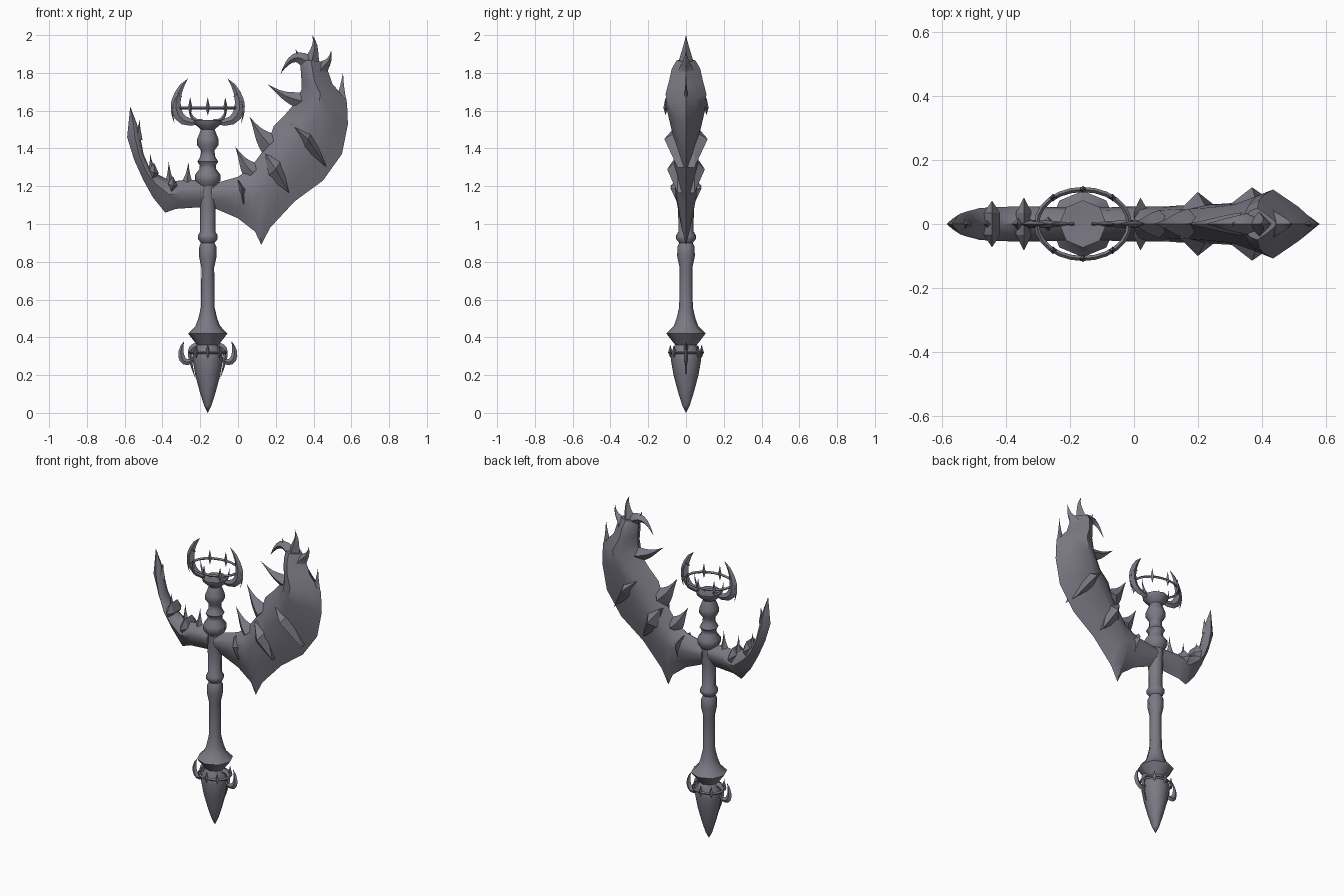
import bpy, bmesh, math
from mathutils import Vector
from mathutils.geometry import interpolate_bezier

old = bpy.data.objects.get("Cube")
if old:
    bpy.data.objects.remove(old)

metal = bpy.data.materials.new("dusky grey metal")
metal.use_nodes = True
colour = (0.2, 0.19, 0.23, 1)
metal.diffuse_color = colour
metal.node_tree.nodes["Principled BSDF"].inputs["Base Color"].default_value = colour

AXIS = -0.16   # x of the handle
SIDES = 8
smooth_parts = []


def loft(name, rings, smooth=True):
    """Skin a list of equal rings; collapsed rings become points."""
    bm = bmesh.new()
    loops = [[bm.verts.new(p) for p in ring] for ring in rings]
    n = len(loops[0])
    for a, b in zip(loops, loops[1:]):
        for i in range(n):
            j = (i + 1) % n
            bm.faces.new((a[i], a[j], b[j], b[i]))
    bm.faces.new(loops[0])
    bm.faces.new(loops[-1])
    bmesh.ops.remove_doubles(bm, verts=bm.verts, dist=0.0003)
    bmesh.ops.recalc_face_normals(bm, faces=bm.faces)
    mesh = bpy.data.meshes.new(name)
    bm.to_mesh(mesh)
    bm.free()
    mesh.materials.append(metal)
    obj = bpy.data.objects.new(name, mesh)
    bpy.context.collection.objects.link(obj)
    if smooth:
        smooth_parts.append(obj)
    return obj


def turned(name, profile):
    """Lathe a (radius, height) profile round the handle axis."""
    rings = []
    for r, z in profile:
        angles = [math.tau * i / SIDES for i in range(SIDES)]
        rings.append([(AXIS + r * math.cos(a), r * math.sin(a), z) for a in angles])
    return loft(name, rings)


def sweep(name, path, radius, flat=1, side=(0, 1, 0), width=lambda t: 1 - t):
    """Diamond section along a path, its width following t from 0 to 1."""
    side = Vector(side)
    path = [Vector(p) for p in path]
    last = len(path) - 1
    rings = []
    for i, p in enumerate(path):
        tangent = path[min(i + 1, last)] - path[max(i - 1, 0)]
        across = tangent.cross(side).normalized()
        r = radius * width(i / last)
        rings.append([p + across * r, p + side * r * flat,
                      p - across * r, p - side * r * flat])
    return loft(name, rings)


def horn(name, a, b, c, d, radius, flat=1, width=lambda t: 1 - t):
    """Curved horn in the xz plane from four control points."""
    points = [Vector((x, 0, z)) for x, z in (a, b, c, d)]
    return sweep(name, interpolate_bezier(*points, 9), radius, flat, width=width)


def spike(name, base, tip, radius, flat=0.8):
    (ax, az), (bx, bz) = base, tip
    bend = ((ax + bx) / 2, (az + bz) / 2 - 0.02)
    return horn(name, base, bend, bend, tip, radius, flat)


def stud(name, outline, apex, depth, base):
    """Pyramids standing out of both faces of a blade."""
    tip_x, tip_z = apex
    rings = []
    for y in (depth, base, -base, -depth):
        if abs(y) == depth:
            rings.append([(tip_x, y, tip_z)] * len(outline))
        else:
            rings.append([(x, y, z) for x, z in outline])
    return loft(name, rings, smooth=False)


def blade(name, stations):
    """Lens sections between a back edge and a cutting edge."""
    section = [(0, 0), (.2, .8), (.42, 1), (.75, .5), (1, 0),
               (.75, -.5), (.42, -1), (.2, -.8)]
    rings = []
    for bx, bz, ex, ez, thick in stations:
        rings.append([(bx + (ex - bx) * t, thick * y, bz + (ez - bz) * t)
                      for t, y in section])
    return loft(name, rings)


# Handle with its collars and cup
turned("handle", [
    (.05, .35), (.065, .37), (.104, .42), (.065, .46), (.05, .5), (.036, .56),
    (.034, .77), (.047, .83), (.045, .88), (.036, .9), (.052, .92), (.052, .94),
    (.04, .96), (.042, 1.1), (.046, 1.22)])
turned("upper_collars", [
    (.046, 1.2), (.068, 1.23), (.068, 1.26), (.045, 1.29), (.042, 1.31),
    (.055, 1.33), (.038, 1.36), (.036, 1.39), (.058, 1.42), (.056, 1.45),
    (.036, 1.5), (.07, 1.53), (.074, 1.55), (.05, 1.55), (0, 1.54)])

# Pommel
turned("pommel", [
    (0, 0), (.02, .04), (.042, .11), (.066, .2), (.08, .28), (.078, .32), (.05, .37)])

# Large blade
blade("large_blade", [
    (-.14, 1.21, -.14, 1.09, .05), (0, 1.25, 0, 1.03, .055),
    (.07, 1.3, .09, .96, .055), (.09, 1.33, .123, .89, .055),
    (.12, 1.37, .17, .98, .058), (.16, 1.43, .3, 1.12, .06),
    (.19, 1.52, .45, 1.23, .065), (.25, 1.58, .55, 1.37, .075),
    (.31, 1.65, .582, 1.53, .1), (.335, 1.71, .575, 1.66, .108),
    (.335, 1.77, .5, 1.74, .09), (.33, 1.84, .48, 1.8, .075),
    (.34, 1.87, .45, 1.86, .05)])
spike("blade_upper_point", (.54, 1.6), (.556, 1.805), .04, .4)
for base, tip, r in (((.08, 1.27), (-.015, 1.41), .055),
                     ((.17, 1.42), (.06, 1.57), .06),
                     ((.34, 1.65), (.155, 1.74), .045)):
    spike("back_spike", base, tip, r)

# Claws crowning the large blade
horn("crest_claw", (.39, 1.83), (.32, 1.92), (.27, 1.88), (.225, 1.795), .045, .9)
horn("crest_claw", (.37, 1.83), (.37, 1.88), (.32, 1.87), (.305, 1.925), .04)
horn("crest_claw", (.4, 1.8), (.37, 1.88), (.43, 1.92), (.394, 2), .055)
horn("crest_claw", (.43, 1.78), (.44, 1.86), (.49, 1.83), (.493, 1.92), .05)

# Studs on the large blade
stud("large_stud", [(.28, 1.53), (.39, 1.49), (.47, 1.3), (.35, 1.4)],
     (.37, 1.45), .115, .045)
stud("middle_stud", [(.145, 1.37), (.23, 1.34), (.27, 1.165), (.155, 1.25)],
     (.2, 1.29), .1, .045)
stud("small_stud", [(0, 1.235), (.045, 1.18), (.03, 1.1), (.005, 1.17)],
     (.02, 1.19), .083, .04)

# Small rear blade
blade("small_blade", [
    (-.18, 1.23, -.18, 1.09, .05), (-.27, 1.235, -.33, 1.08, .055),
    (-.35, 1.225, -.385, 1.06, .055), (-.42, 1.26, -.45, 1.14, .053),
    (-.47, 1.3, -.5, 1.23, .05), (-.5, 1.37, -.55, 1.34, .04),
    (-.515, 1.45, -.587, 1.46, .032), (-.535, 1.53, -.58, 1.53, .022),
    (-.57, 1.62, -.571, 1.62, .001)])
for base, tip in (((-.27, 1.21), (-.262, 1.33)), ((-.36, 1.2), (-.367, 1.33)),
                  ((-.45, 1.26), (-.465, 1.37)), ((-.535, 1.45), (-.52, 1.55))):
    spike("small_blade_thorn", base, tip, .03)
for x, z, depth in ((-.345, 1.2, .083), (-.445, 1.27, .073)):
    stud("small_blade_stud", [(x - .025, z + .015), (x, z + .055),
                              (x + .025, z), (x - .01, z - .045)], (x, z), depth, .035)


def thorn_ring(name, z, rx, ry, thorn):
    """Thin hoop with upright thorns at the front and the back."""
    def at(angle, lift=0):
        a = math.radians(angle)
        return (AXIS + rx * math.cos(a), ry * math.sin(a), z + lift)
    sweep(name, [at(a) for a in range(0, 361, 15)], .008, side=(0, 0, 1),
          width=lambda t: 1)
    for a in (50, 90, 130, 230, 270, 310):
        sweep(name + "_thorn", [at(a, -thorn), at(a), at(a, thorn * 1.4)], .012,
              width=lambda t: math.sin(math.pi * t))


def crescent(t):
    return .15 + .85 * math.sin(math.pi * min(1, t * .9 + .1)) if t < 1 else 0


# Clawed hoops at the head and the pommel
thorn_ring("head_ring", 1.615, .145, .108, .04)
thorn_ring("pommel_ring", .32, .095, .083, .03)
for s in (-1, 1):
    def out(r, z):
        return (AXIS + s * r, z)
    horn("head_claw", out(.03, 1.545), out(.2, 1.5), out(.2, 1.68),
         out(.105, 1.77), .027, .5, crescent)
    horn("head_barb", out(.15, 1.69), out(.185, 1.66), out(.2, 1.6),
         out(.175, 1.53), .022, .5)
    horn("head_inner_prong", out(.03, 1.535), out(.08, 1.54), out(.1, 1.58),
         out(.1, 1.64), .018, .6)
    horn("pommel_claw", out(.06, .3), out(.13, .22), out(.165, .31),
         out(.125, .38), .018, .6, crescent)
    horn("pommel_barb", out(.05, .35), out(.12, .36), out(.09, .26),
         out(.065, .18), .022, .6)

# Smooth shading that keeps the ridges crisp
bpy.ops.object.select_all(action="DESELECT")
for obj in smooth_parts:
    obj.select_set(True)
bpy.context.view_layer.objects.active = smooth_parts[0]
bpy.ops.object.shade_smooth_by_angle(angle=math.radians(48))
